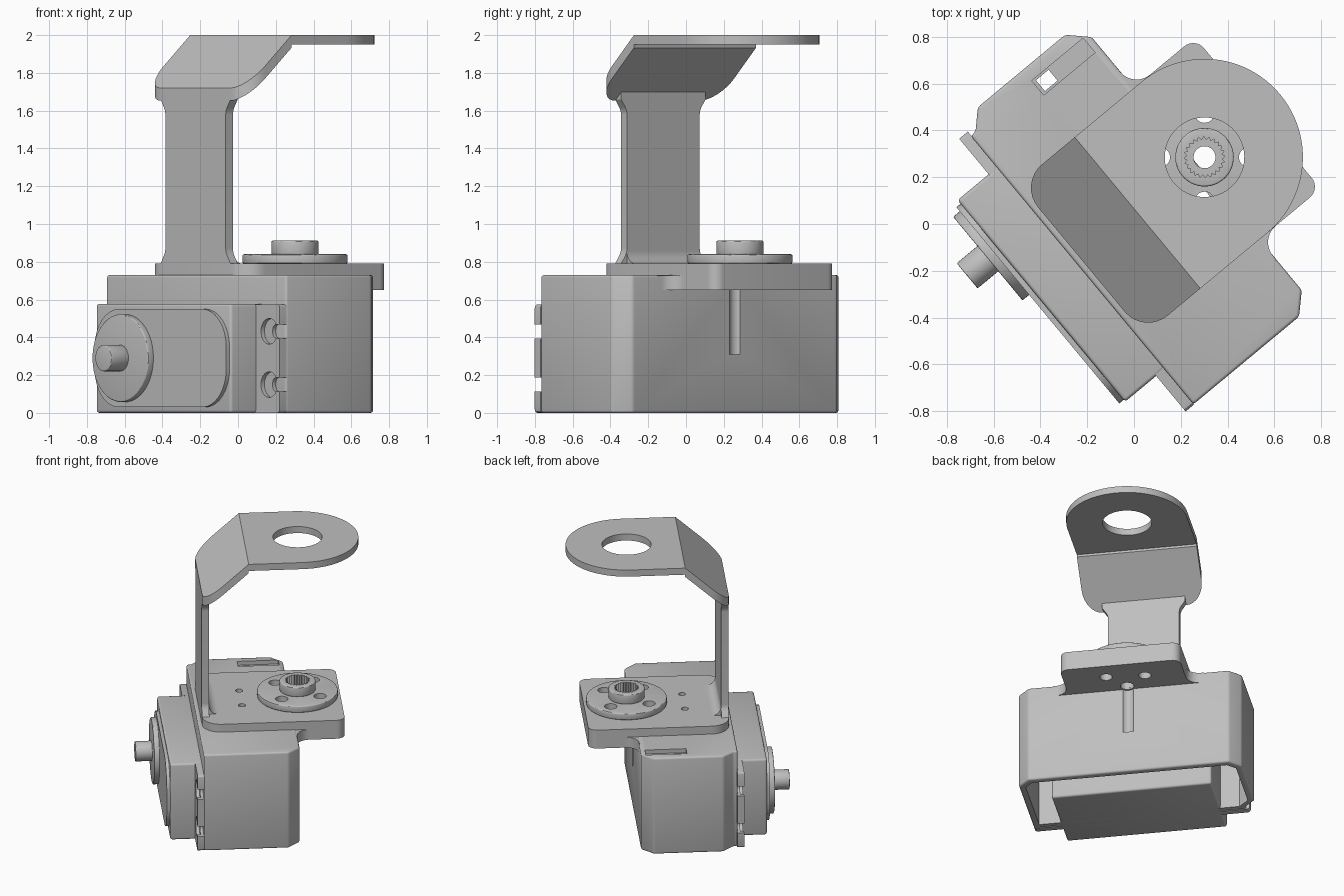
import bpy, bmesh, math
from mathutils import Matrix, Vector

cube = bpy.data.objects.get("Cube")
if cube:
    bpy.data.objects.remove(cube)

grey = bpy.data.materials.new("plain grey")
grey.use_nodes = True
grey.diffuse_color = (0.52, 0.52, 0.52, 1)
grey.node_tree.nodes["Principled BSDF"].inputs["Base Color"].default_value = (0.52, 0.52, 0.52, 1)

TURN = Matrix.Rotation(math.radians(39.7), 3, 'Z')   # whole assembly is turned about z
MID = 0.027      # centre line of bracket and body
HALF = 0.42      # half width of bracket
AXIS = 0.414     # depth of the output axis


def rounded(corners, steps=8):
    """Polygon from (x, y) or (x, y, radius) corners."""
    out = []
    for i, c in enumerate(corners):
        p = Vector(c[:2])
        if len(c) == 2:
            out.append(p)
            continue
        r = c[2]
        a = (Vector(corners[i - 1][:2]) - p).normalized()
        b = (Vector(corners[(i + 1) % len(corners)][:2]) - p).normalized()
        half = a.angle(b) / 2
        centre = p + (a + b).normalized() * r / math.sin(half)
        s = p + a * r / math.tan(half) - centre
        e = p + b * r / math.tan(half) - centre
        sweep = math.atan2(s.x * e.y - s.y * e.x, s.dot(e))
        out += [centre + Matrix.Rotation(sweep * k / steps, 2) @ s for k in range(steps + 1)]
    return out


def rect(x0, x1, y0, y1, r=0, steps=8):
    pts = [(x0, y0), (x1, y0), (x1, y1), (x0, y1)]
    return rounded([(*p, r) for p in pts], steps) if r else pts


def circle(x, y, r, n=48):
    return [(x + r * math.cos(math.tau * k / n), y + r * math.sin(math.tau * k / n)) for k in range(n)]


def prism(name, pts, lo, hi, axis='z', bevel=0):
    """Extrude an outline along depth u, width v or height z; lo and hi may be functions."""
    place = {'z': lambda a, b, h: (a, b, h),
             'u': lambda a, b, h: (h, a, b),
             'v': lambda a, b, h: (a, h, b)}[axis]
    bm = bmesh.new()
    rings = []
    for level in (lo, hi):
        rings.append([bm.verts.new(TURN @ Vector(place(a, b, level(a) if callable(level) else level)))
                      for a, b in pts])
    bm.faces.new(rings[0])
    bm.faces.new(rings[1])
    n = len(pts)
    for i in range(n):
        j = (i + 1) % n
        bm.faces.new((rings[0][i], rings[0][j], rings[1][j], rings[1][i]))
    bmesh.ops.recalc_face_normals(bm, faces=bm.faces)
    mesh = bpy.data.meshes.new(name)
    bm.to_mesh(mesh)
    bm.free()
    mesh.materials.append(grey)
    ob = bpy.data.objects.new(name, mesh)
    bpy.context.collection.objects.link(ob)
    if bevel:
        m = ob.modifiers.new("bevel", 'BEVEL')
        m.width, m.segments, m.limit_method = bevel, 3, 'ANGLE'
        m.angle_limit = math.radians(40)
        apply(ob, m)
    return ob


def apply(ob, mod):
    bpy.ops.object.select_all(action='DESELECT')
    ob.select_set(True)
    bpy.context.view_layer.objects.active = ob
    bpy.ops.object.modifier_apply(modifier=mod.name)


def cut(ob, cutters):
    for c in cutters:
        m = ob.modifiers.new("cut", 'BOOLEAN')
        m.operation, m.solver, m.object = 'DIFFERENCE', 'EXACT', c
        apply(ob, m)


# Cutters shared by the parts stacked on the output axis
cutters = []


def cutter(*args, **kw):
    c = prism("cutter", *args, **kw)
    c.hide_render = True
    cutters.append(c)
    return c


bore = cutter(circle(AXIS, MID, 0.047, 32), 0.5, 1)
screw_holes = []
for k in range(4):
    a = math.radians(90 * k - 39.7)
    screw_holes.append(cutter(circle(AXIS + 0.19 * math.cos(a), MID + 0.19 * math.sin(a), 0.043, 24), 0.6, 1))
plate_holes = [cutter(circle(0.02, MID + s * 0.12, 0.025, 20), 0.7, 1) for s in (-1, 1)]

# Body shell, open underneath, with chamfered corners
body = prism("body_shell", [(-0.297, -0.755), (0.29, -0.755), (0.371, -0.675), (0.371, 0.73),
                            (0.29, 0.81), (-0.195, 0.81), (-0.27, 0.735), (-0.297, 0.735)],
             0, 0.73, bevel=0.025)
cavity = cutter([(-0.25, -0.71), (0.27, -0.71), (0.325, -0.655), (0.325, 0.71),
                 (0.27, 0.765), (-0.18, 0.765), (-0.25, 0.695)], -0.1, 0.67)
slot = cutter(rect(0.055, 0.34, 0.67, 0.75), 0.7, 0.8)
slot_hole = cutter(rect(0.07, 0.14, 0.68, 0.74), 0.6, 0.8)
groove = cutter(circle(0.4, MID, 0.047, 24), 0.31, 0.66)
cut(body, [cavity, slot, slot_hole, groove] + screw_holes)

# Tongue behind the body, blended into its back wall
tongue = prism("tongue", rounded([
    (0.33, MID - 0.53), (0.37, MID - 0.53), (0.37, MID - HALF, 0.09), (0.71, MID - HALF, 0.06),
    (0.71, MID + HALF, 0.06), (0.37, MID + HALF, 0.09), (0.37, MID + 0.53), (0.33, MID + 0.53)]),
    0.65, 0.728)
cut(tongue, [bore] + screw_holes)

# Bracket: lower plate, upright, bend fillet, sloping plate, round top plate
lower = prism("bracket_lower_plate", rounded([
    (-0.27, MID - HALF, 0.13), (0.71, MID - HALF, 0.06),
    (0.71, MID + HALF, 0.06), (-0.27, MID + HALF, 0.13)]), 0.728, 0.79)
cut(lower, [bore] + screw_holes + plate_holes)

side = [(0.29, 0.735), (0.29, 0.79), (0.25, 0.85, 0.08), (0.25, 1.6, 0.08), (0.29, 1.66), (0.29, 1.715)]
upright = [(MID + s[0], *s[1:]) for s in side] + [(MID - s[0], *s[1:]) for s in reversed(side)]
prism("bracket_upright", rounded(upright), -0.27, -0.22, axis='u')
prism("bracket_bend", rounded([(-0.23, 0.78), (-0.15, 0.78), (-0.15, 0.79), (-0.22, 0.79, 0.065),
                               (-0.22, 0.86), (-0.23, 0.86)]), MID - 0.25, MID + 0.25, axis='v')


def slope(u):
    return 1.72 + 0.28 * (u + 0.27) / 0.312


prism("bracket_slope", rounded([
    (-0.27, MID - HALF, 0.13), (0.042, MID - HALF), (0.042, MID + HALF), (-0.27, MID + HALF, 0.13)]),
    lambda u: slope(u) - 0.067, slope)
top = prism("bracket_top_plate", rounded([
    (0.042, MID - HALF), (AXIS + HALF, MID - HALF, HALF - 0.001),
    (AXIS + HALF, MID + HALF, HALF - 0.001), (0.042, MID + HALF)], 24), 1.95, 2)
cut(top, [cutter(circle(AXIS, MID, 0.17), 1.9, 2.1)])

# Output horn with a splined hub
horn = prism("horn_disc", circle(AXIS, MID, 0.278, 64), 0.79, 0.84, bevel=0.008)
cut(horn, [bore] + screw_holes)
hub = prism("horn_hub", circle(AXIS, MID, 0.125), 0.838, 0.912, bevel=0.008)
teeth = []
for k in range(48):
    r = 0.088 if k % 2 else 0.074
    teeth.append((AXIS + r * math.cos(math.tau * k / 48), MID + r * math.sin(math.tau * k / 48)))
cut(hub, [cutter(teeth, 0.82, 1)])

# Motor case, mounting flange and front details
prism("motor_case", rect(-0.56, 0.56, 0, 0.577), -0.515, 0.1, axis='u', bevel=0.015)
flange = prism("mounting_flange", rect(-0.757, 0.757, 0, 0.575, 0.02, 3), -0.342, -0.294, axis='u')
notches = []
for s in (-1, 1):
    for z in (0.15, 0.432):
        notches.append(cutter(circle(s * 0.67, z, 0.068, 32), -0.4, -0.318, axis='u'))
        ends = sorted((s * 0.67, s * 0.8))
        notches.append(cutter(rect(*ends, z - 0.037, z + 0.037, 0.03, 4), -0.4, -0.2, axis='u'))
cut(flange, notches)
prism("motor_front_plate", rect(-0.55, 0.54, 0.03, 0.55, 0.2), -0.538, -0.5, axis='u')
prism("shaft_boss", circle(0.285, 0.29, 0.232, 64), -0.575, -0.53, axis='u', bevel=0.006)
prism("motor_shaft", circle(0.285, 0.29, 0.07, 32), -0.69, -0.56, axis='u', bevel=0.006)

# Remove cutters and smooth the curved surfaces
for c in cutters:
    bpy.data.objects.remove(c)
for ob in bpy.context.scene.objects:
    ob.select_set(ob.type == 'MESH')
bpy.context.view_layer.objects.active = body
bpy.ops.object.shade_smooth_by_angle(angle=math.radians(30))
